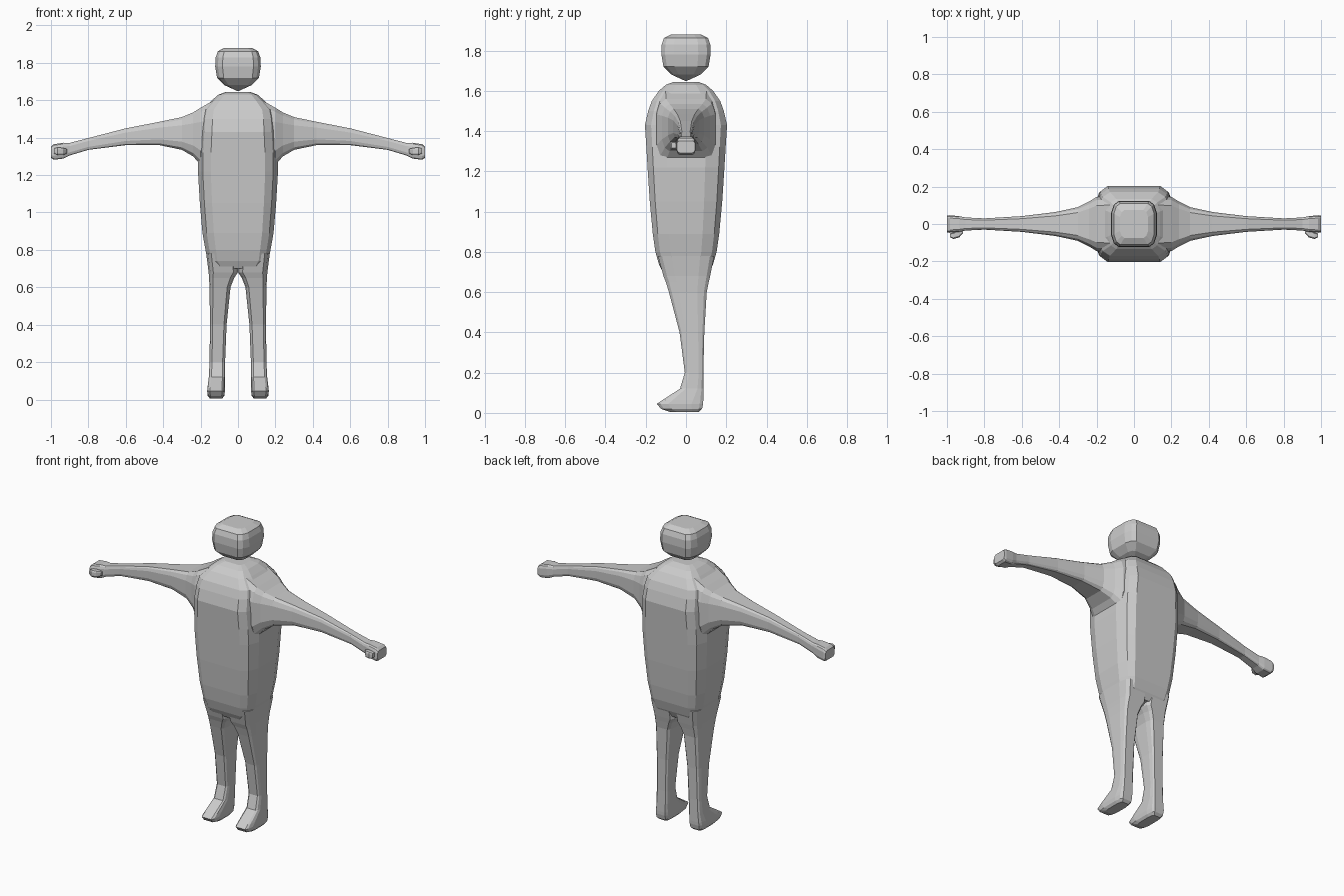
import bpy, bmesh

skin = bpy.data.materials.new("pale_grey")
skin.diffuse_color = (0.6, 0.6, 0.6, 1)

# One quarter of a softly squared cross-section
QUARTER = [(1, 0), (1, 0.5), (0.88, 0.85), (0.68, 1)]


def squared_section():
    pts, q = [], QUARTER
    pts += q + [(0, 1)]
    pts += [(-x, y) for x, y in reversed(q)]
    pts += [(x, -y) for x, y in [(-a, b) for a, b in q[1:]]]
    pts += [(0, -1)] + [(x, -y) for x, y in reversed(q[1:])]
    return pts


def loft(name, sections, axis="z", mirror=False):
    """Each section: (position, u_min, u_max, v_min, v_max)."""
    bm = bmesh.new()
    rings = []
    for p, u0, u1, v0, v1 in sections:
        ring = []
        for a, b in squared_section():
            u = (u0 + u1) / 2 + a * (u1 - u0) / 2
            v = (v0 + v1) / 2 + b * (v1 - v0) / 2
            ring.append(bm.verts.new((u, v, p) if axis == "z" else (p, u, v)))
        rings.append(ring)
    n = len(rings[0])
    for r, s in zip(rings, rings[1:]):
        for i in range(n):
            j = (i + 1) % n
            bm.faces.new((r[i], r[j], s[j], s[i]))
    bm.faces.new(list(reversed(rings[0])))
    bm.faces.new(rings[-1])
    bmesh.ops.recalc_face_normals(bm, faces=bm.faces)
    me = bpy.data.meshes.new(name)
    bm.to_mesh(me)
    bm.free()
    me.materials.append(skin)
    ob = bpy.data.objects.new(name, me)
    bpy.context.collection.objects.link(ob)
    if mirror:
        ob.modifiers.new("mirror", "MIRROR").use_axis[0] = True
    return ob


def even(z, w, d):
    return (z, -w, w, -d, d)


# Head: squared block tapering to a point at the neck
loft("head", [even(1.65, 0.005, 0.005), even(1.682, 0.075, 0.075),
              even(1.72, 0.112, 0.112), even(1.78, 0.122, 0.122),
              even(1.83, 0.119, 0.121), even(1.862, 0.108, 0.11),
              even(1.88, 0.075, 0.075)])

# Torso: long barrel with flat front and back
loft("torso", [even(0.70, 0.13, 0.115), even(0.74, 0.162, 0.135),
               even(0.80, 0.174, 0.152), even(0.89, 0.19, 0.165),
               even(1.05, 0.204, 0.18), even(1.22, 0.214, 0.191),
               even(1.32, 0.212, 0.197), even(1.43, 0.205, 0.204),
               even(1.50, 0.2, 0.188), even(1.55, 0.19, 0.17),
               even(1.60, 0.14, 0.135), even(1.63, 0.105, 0.1),
               even(1.645, 0.065, 0.06)])

# Arms: wide shoulder narrowing to the wrist, then a squared hand
loft("arms", [(0.12, -0.15, 0.15, 1.24, 1.605), (0.20, -0.145, 0.145, 1.255, 1.56),
              (0.24, -0.12, 0.12, 1.30, 1.535), (0.30, -0.09, 0.09, 1.335, 1.51),
              (0.42, -0.064, 0.064, 1.36, 1.485), (0.60, -0.042, 0.042, 1.36, 1.45),
              (0.80, -0.03, 0.03, 1.335, 1.398), (0.90, -0.035, 0.035, 1.305, 1.372),
              (0.935, -0.042, 0.042, 1.288, 1.373), (0.985, -0.047, 0.047, 1.282, 1.365),
              (1.0, -0.045, 0.045, 1.292, 1.352)], axis="x", mirror=True)

# Thumbs: small stubs in front of the hands
loft("thumbs", [(0.915, -0.05, -0.02, 1.315, 1.34), (0.935, -0.072, -0.03, 1.308, 1.345),
                (0.965, -0.08, -0.045, 1.308, 1.348), (0.983, -0.072, -0.05, 1.315, 1.343)],
     axis="x", mirror=True)

# Legs: thighs meeting at the crotch, slim shins and forward feet
loft("legs", [(0.005, 0.085, 0.15, -0.08, 0.065), (0.02, 0.073, 0.162, -0.125, 0.08),
              (0.045, 0.07, 0.165, -0.145, 0.085), (0.065, 0.07, 0.163, -0.115, 0.086),
              (0.12, 0.07, 0.156, -0.03, 0.086), (0.20, 0.069, 0.152, -0.006, 0.086),
              (0.40, 0.061, 0.15, -0.032, 0.091), (0.60, 0.04, 0.152, -0.085, 0.103),
              (0.65, 0.02, 0.155, -0.1, 0.113), (0.68, 0.0, 0.157, -0.112, 0.12),
              (0.78, 0.0, 0.17, -0.14, 0.14)], mirror=True)
